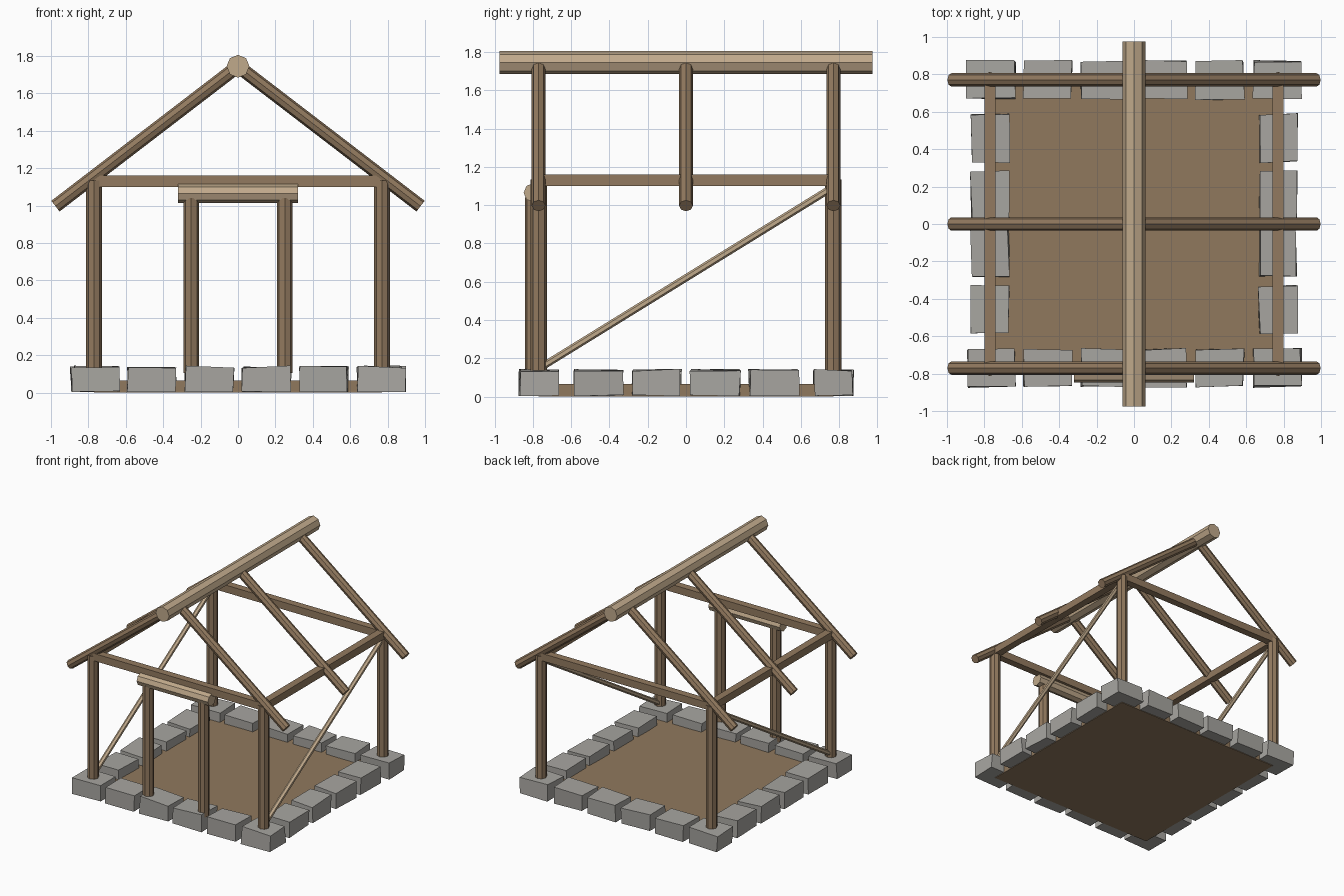
import bpy, bmesh, random
from mathutils import Vector, Matrix

random.seed(4)
if "Cube" in bpy.data.objects:
    bpy.data.objects.remove(bpy.data.objects["Cube"])


def material(name, rgb):
    mat = bpy.data.materials.new(name)
    mat.use_nodes = True
    mat.diffuse_color = (*rgb, 1)
    mat.node_tree.nodes["Principled BSDF"].inputs["Base Color"].default_value = (*rgb, 1)
    return mat


WOOD = material("brown wood", (0.29, 0.195, 0.115))
PALE = material("pale wood", (0.53, 0.40, 0.26))
STONE = material("grey stone", (0.39, 0.38, 0.355))
EARTH = material("packed earth", (0.28, 0.19, 0.11))


def finish(name, bm, mat):
    bmesh.ops.recalc_face_normals(bm, faces=bm.faces)
    mesh = bpy.data.meshes.new(name)
    bm.to_mesh(mesh)
    bm.free()
    mesh.materials.append(mat)
    obj = bpy.data.objects.new(name, mesh)
    bpy.context.collection.objects.link(obj)
    return obj


def log(name, start, end, radius, mat=WOOD, sides=8):
    """Faceted round timber between two points."""
    a, b = Vector(start), Vector(end)
    axis = b - a
    turn = axis.to_track_quat('Z', 'Y').to_matrix().to_4x4()
    bm = bmesh.new()
    bmesh.ops.create_cone(bm, cap_ends=True, segments=sides, radius1=radius,
                          radius2=radius, depth=axis.length,
                          matrix=Matrix.Translation((a + b) / 2) @ turn)
    return finish(name, bm, mat)


def box(name, center, size, mat, jitter=0.0):
    """Block with optionally uneven corners."""
    bm = bmesh.new()
    bmesh.ops.create_cube(bm, size=1)
    for v in bm.verts:
        v.co = Vector(c * s + random.uniform(-jitter, jitter)
                      for c, s in zip(v.co, size)) + Vector(center)
        v.co.z = max(v.co.z, 0.002) if jitter else v.co.z
    return finish(name, bm, mat)


# Floor
box("earth_floor", (0, 0, 0.0325), (1.54, 1.54, 0.065), EARTH)

# Foundation stones: full rows front and back, shorter rows at the sides
HEIGHT = 0.135
steps = [-0.765 + 0.306 * i for i in range(6)]
for label, side in (("front", -1), ("back", 1)):
    for i, x in enumerate(steps):
        box(f"{label}_stone_{i + 1}", (x, side * 0.77, 0.07),
            (0.255, 0.2, HEIGHT), STONE, 0.007)
for label, side in (("left", 1), ("right", -1)):
    for i, y in enumerate(steps[1:-1]):
        box(f"{label}_stone_{i + 1}", (side * 0.77, y, 0.07),
            (0.2, 0.255, HEIGHT), STONE, 0.007)

# Wall frame, mirrored left and right
C = 0.77
for label, s in (("left", 1), ("right", -1)):
    for end, y in (("front", -C), ("back", C)):
        log(f"{end}_{label}_post", (s * C, y, 0.1), (s * C, y, 1.135), 0.043)
    log(f"{label}_door_post", (s * 0.25, -0.8, 0.105), (s * 0.25, -0.8, 1.04), 0.042)
    box(f"{label}_wall_beam", (s * C, 0, 1.13), (0.06, 2 * C, 0.06), WOOD)
    log(f"{label}_brace", (s * C, -C, 0.145), (s * C, C, 1.095), 0.019, PALE, 6)
    for place, y in (("front", -C), ("middle", 0), ("back", C)):
        log(f"{place}_{label}_rafter", (0, y, 1.745), (s * 0.976, y, 0.997), 0.036)

# Cross beams, door lintel and ridge
for end, y in (("front", -C), ("back", C)):
    box(f"{end}_cross_beam", (0, y, 1.13), (2 * C, 0.06, 0.06), WOOD)
log("door_lintel", (-0.322, -0.798, 1.065), (0.322, -0.798, 1.065), 0.05, PALE)
log("ridge_log", (0, -0.975, 1.745), (0, 0.975, 1.745), 0.061, PALE)
